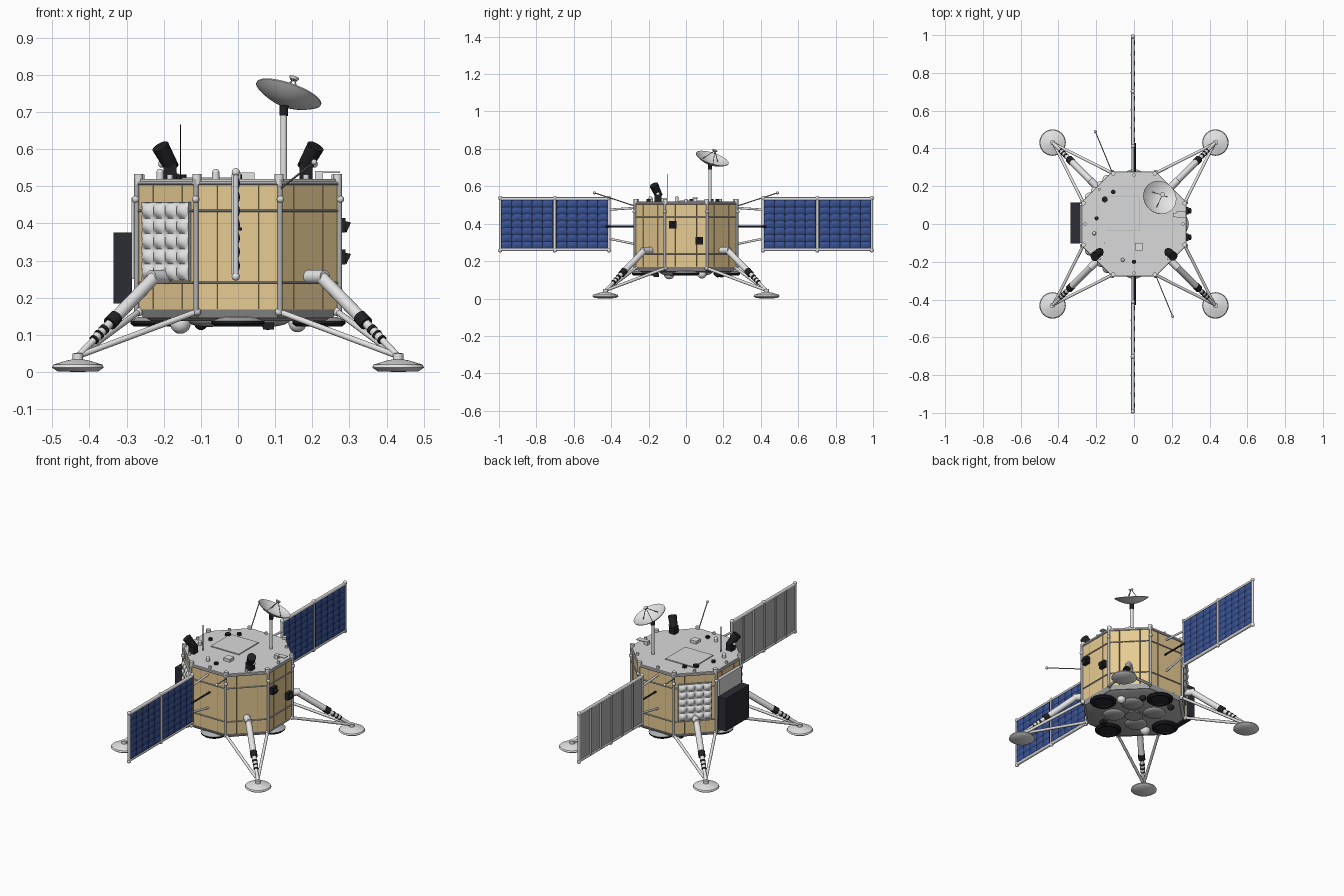
import bpy, bmesh
from math import sin, cos, pi, radians
from mathutils import Vector as V, Matrix

cube = bpy.data.objects.get("Cube")
if cube:
    bpy.data.objects.remove(cube, do_unlink=True)


def material(name, *rgb):
    m = bpy.data.materials.new(name)
    m.use_nodes = True
    m.diffuse_color = (*rgb, 1)
    m.node_tree.nodes["Principled BSDF"].inputs["Base Color"].default_value = (*rgb, 1)
    return m


gold = material("gold_foil", .80, .60, .29)
seam = material("dark_gold", .45, .34, .16)
white = material("white_paint", .78, .78, .78)
grey = material("light_grey", .70, .70, .71)
metal = material("metal_grey", .44, .44, .45)
black = material("matt_black", .015, .015, .018)
navy = material("box_charcoal", .025, .025, .035)
blue = material("cell_blue", .04, .085, .29)
deep = material("panel_dark_blue", .012, .02, .07)
made = []


def finish(bm, name, mat, matrix=Matrix()):
    bmesh.ops.recalc_face_normals(bm, faces=bm.faces)
    me = bpy.data.meshes.new(name)
    bm.to_mesh(me)
    bm.free()
    me.materials.append(mat)
    ob = bpy.data.objects.new(name, me)
    ob.matrix_world = matrix
    bpy.context.collection.objects.link(ob)
    made.append(ob)
    return ob


def aim(origin, direction):
    return Matrix.Translation(origin) @ V(direction).to_track_quat('Z', 'Y').to_matrix().to_4x4()


def rod(name, a, b, r, mat, r2=None, sides=12):
    a, b = V(a), V(b)
    bm = bmesh.new()
    bmesh.ops.create_cone(bm, cap_ends=True, segments=sides, radius1=r,
                          radius2=r if r2 is None else r2, depth=(b - a).length)
    return finish(bm, name, mat, aim((a + b) / 2, b - a))


def box(name, c, size, mat, turn=0):
    bm = bmesh.new()
    bmesh.ops.create_cube(bm, size=1)
    bmesh.ops.scale(bm, vec=size, verts=bm.verts)
    return finish(bm, name, mat, Matrix.Translation(c) @ Matrix.Rotation(turn, 4, 'Z'))


def ball(name, c, r, mat, squash=1):
    bm = bmesh.new()
    bmesh.ops.create_uvsphere(bm, u_segments=16, v_segments=10, radius=r)
    bmesh.ops.scale(bm, vec=(1, 1, squash), verts=bm.verts)
    return finish(bm, name, mat, Matrix.Translation(c))


def lathe(name, profile, mat, matrix, steps=32):
    bm = bmesh.new()
    vs = [bm.verts.new((r, 0, z)) for r, z in profile]
    es = [bm.edges.new(p) for p in zip(vs, vs[1:])]
    bmesh.ops.spin(bm, geom=vs + es, cent=(0, 0, 0), axis=(0, 0, 1), angle=2 * pi, steps=steps)
    bmesh.ops.remove_doubles(bm, verts=bm.verts, dist=1e-5)
    return finish(bm, name, mat, matrix)


def facing(angle, dist, side, z):
    """Local x runs along a wall, y up, z outward."""
    n, t = V((cos(angle), sin(angle), 0)), V((-sin(angle), cos(angle), 0))
    m = Matrix((t, (0, 0, 1), n)).transposed().to_4x4()
    return Matrix.Translation(n * dist + t * side + V((0, 0, z))) @ m


def pillows(name, cols, rows, w, h, bulge, mat, matrix):
    bm = bmesh.new()
    k = 6
    bmesh.ops.create_grid(bm, x_segments=cols * k, y_segments=rows * k, size=.5)
    for v in bm.verts:
        px, py = abs(sin(pi * cols * (v.co.x + .5))), abs(sin(pi * rows * (v.co.y + .5)))
        v.co = (v.co.x * w, v.co.y * h, bulge * (px * py) ** .8)
    return finish(bm, name, mat, matrix)


def octagon(name, z0, z1, a0, a1, mat):
    ob = rod(name, (0, 0, z0), (0, 0, z1), a0 / cos(pi / 8), mat, a1 / cos(pi / 8), 8)
    ob.data.transform(Matrix.Rotation(pi / 8, 4, 'Z'))
    ob.matrix_world = Matrix.Translation((0, 0, (z0 + z1) / 2))


# Eight-sided body
A = .268
octagon("body_skirt", .145, .168, .255, A, metal)
octagon("foil_body", .168, .507, A, A, gold)
octagon("top_deck", .507, .52, .272, .272, grey)

# Framework on the walls
corner = [V((cos(t), sin(t), 0)) * (.273 / cos(pi / 8)) for t in (pi / 8 + i * pi / 4 for i in range(8))]
for i, c in enumerate(corner):
    d = corner[(i + 1) % 8]
    up = lambda p, z: p + V((0, 0, z))
    rod("corner_pipe", up(c, .155), up(c, .52), .007, metal)
    rod("corner_post", up(c * .98, .505), up(c * .98, .533), .012, white)
    ball("corner_joint", up(c * 1.01, .465), .010, grey)
    for z in (.24, .434):
        rod("wall_rail", up(c * .995, z), up(d * .995, z), .0035, metal, sides=8)
    rod("top_rail", up(c, .508), up(d, .508), .005, grey, sides=8)
    for f in (.25, .75):
        p = c.lerp(d, f) * .983
        rod("foil_seam", up(p, .17), up(p, .505), .002, seam, sides=6)
    m = c.lerp(d, .5) * .95
    rod("deck_fitting", up(m, .515), up(m, .532), .008, white)

# Quilted radiators on two walls
for ang in (radians(135), radians(225)):
    m = facing(ang, .272, 0, .352)
    box("radiator_plate", m.translation, (.012, .18, .212), metal, ang)
    pillows("radiator_quilt", 4, 5, .176, .206, .013, white, facing(ang, .2785, 0, .352))

# Equipment box on one side
box("box_mount", (-.278, 0, .36), (.018, .2, .22), grey)
box("equipment_box", (-.31, .005, .28), (.05, .215, .19), navy)

# Small sensors opposite
for y, z in ((-.07, .395), (.07, .31)):
    box("side_sensor", (.279, y, z), (.02, .04, .04), black)
    rod("sensor_lens", (.285, y, z), (.298, y, z - .006), .012, black, .015)

# Solar wings
PX = -.006
for s in (1, -1):
    box("wing_board", (PX, s * .705, .397), (.010, .585, .27), metal)
    for y in (.555, .85):
        box("cell_backing", (PX + .0045, s * y, .397), (.003, .278, .262), deep)
        pillows("solar_cells", 5, 7, .274, .258, .006, blue, facing(0, PX + .0052, s * y, .397))
    for y in (.412, .702, .993):
        rod("wing_post", (PX, s * y, .257), (PX, s * y, .538), .008, grey)
        for z in (.257, .538):
            ball("post_cap", (PX, s * y, z), .011, white)
    for z in (.262, .533):
        rod("wing_edge", (PX, s * .41, z), (PX, s * .995, z), .009, grey)
    for i in range(1, 6):
        box("back_rib", (PX - .008, s * (.412 + i * .097), .397), (.008, .008, .27), grey)
    rod("upper_arm", (PX, s * .265, .485), (PX, s * .412, .475), .006, white)
    rod("lower_arm", (PX, s * .265, .29), (PX, s * .412, .32), .006, white)
    rod("drive_shaft", (.006, s * .26, .385), (.006, s * .43, .385), .005, black)

# Four landing legs
for sx in (1, -1):
    for sy in (1, -1):
        def P(x, y, z):
            return V((sx * x, sy * y, z))
        lathe("foot_pad", [(0, 0), (.055, .002), (.07, .012), (.066, .020), (.03, .031),
                           (.014, .034), (.014, .05), (0, .052)], white,
              Matrix.Translation(P(.431, .431, 0)))
        top, foot = P(.222, .222, .258), P(.428, .428, .045)
        rod("leg_socket", P(.18, .18, .256), P(.234, .234, .256), .019, white)
        for a, b, r, m in ((0, .53, .017, white), (.51, .60, .019, black), (.60, .80, .012, white),
                           (.66, .69, .014, black), (.73, .75, .014, black), (.79, .81, .013, black),
                           (.8, 1, .009, white)):
            rod("leg_strut", top.lerp(foot, a), top.lerp(foot, b), r, m, sides=16)
        for x, y in ((.112, .268), (.268, .112)):
            rod("side_brace", P(x, y, .162), P(.425, .425, .045), .008, white)
            ball("brace_joint", P(x, y, .162), .012, white)

# Dish antenna on its mast
rod("dish_mast", (.123, .128, .515), (.123, .128, .70), .009, white, sides=16)
rod("mast_joint", (.123, .128, .69), (.124, .129, .718), .012, black)
axis = V((.31, .3, .9)).normalized()
dish = aim((.136, .14, .748), axis)
curve = [(r * .0092, -.032 * (1 - (r / 10) ** 2)) for r in range(11)]
lathe("dish", curve + [(r, z + .003) for r, z in reversed(curve)], white, dish)
for i in range(3):
    t = i * 2 * pi / 3
    rod("feed_leg", dish @ V((.05 * cos(t), .05 * sin(t), -.02)), dish @ V((0, 0, .047)), .002, grey, sides=6)
rod("dish_feed", dish @ V((0, 0, .042)), dish @ V((0, 0, .050)), .010, grey, .014)

# Tilted cameras and deck whips
for s in (1, -1):
    box("camera_stand", (s * .183, -.15, .54), (.036, .036, .045), black)
    rod("camera_tube", (s * .178, -.145, .55), (s * .209, -.172, .607), .020, black, .024, 16)
    ball("camera_hinge", (s * .205, -.15, .56), .010, white)
    rod("side_whip", (s * .112, -s * .265, .492), (s * .205, -s * .49, .565), .003, metal, sides=6)
    ball("whip_tip", (s * .205, -s * .49, .565), .008, grey)
rod("upright_whip", (-.155, -.1, .515), (-.155, -.1, .667), .002, black, sides=6)

# Deck equipment
box("hatch_frame", (-.06, .055, .521), (.184, .184, .002), metal)
box("hatch_plate", (-.06, .055, .522), (.18, .18, .004), grey)
box("deck_unit", (.025, -.12, .528), (.04, .04, .018), white)
box("edge_unit", (.218, .048, .53), (.022, .022, .022), white)
box("edge_plate", (.25, .05, .538), (.05, .03, .004), grey)
for x, y, r in ((-.155, .13, .016), (-.11, .17, .012), (-.198, .03, .011), (0, -.2, .011)):
    rod("deck_sensor", (x, y, .518), (x, y, .532), r, black)
for x, y in ((-.21, -.05), (-.06, -.19)):
    rod("deck_knob", (x, y, .518), (x, y, .535), .010, white)
    ball("knob_cap", (x, y, .537), .010, white)

# Underside: rings, tank domes and small tanks
octagon("belly_plate", .138, .147, .235, .25, metal)
for i in range(4):
    t = i * pi / 2
    m = Matrix.Translation((.218 * cos(t), .218 * sin(t), .122))
    rod("ring_flange", m @ V((0, 0, .014)), m @ V((0, 0, .026)), .072, metal, .052, 32)
    lathe("belly_ring", [(.045, .014), (.05, .002), (.062, 0), (.071, .008), (.071, .015)], black, m)
    rod("ring_floor", m @ V((0, 0, .009)), m @ V((0, 0, .016)), .055, navy, sides=24)
    t += pi / 4
    ball("tank_dome", (.11 * cos(t), .11 * sin(t), .14), .062, metal, .3)
for x, y, r, m in ((-.155, -.09, .028, white), (.16, .085, .024, white),
                   (.08, .17, .018, black), (-.1, .19, .018, black)):
    ball("belly_tank", (x, y, .131), r, m)
rod("engine_bell", (0, 0, .145), (0, 0, .122), .03, metal, .05, 24)
box("belly_sensor", (.082, -.16, .124), (.03, .03, .02), black)

# Smooth shading with sharp edges kept
bpy.ops.object.select_all(action='DESELECT')
for ob in made:
    ob.select_set(True)
bpy.context.view_layer.objects.active = made[0]
bpy.ops.object.shade_smooth_by_angle(angle=radians(35))
